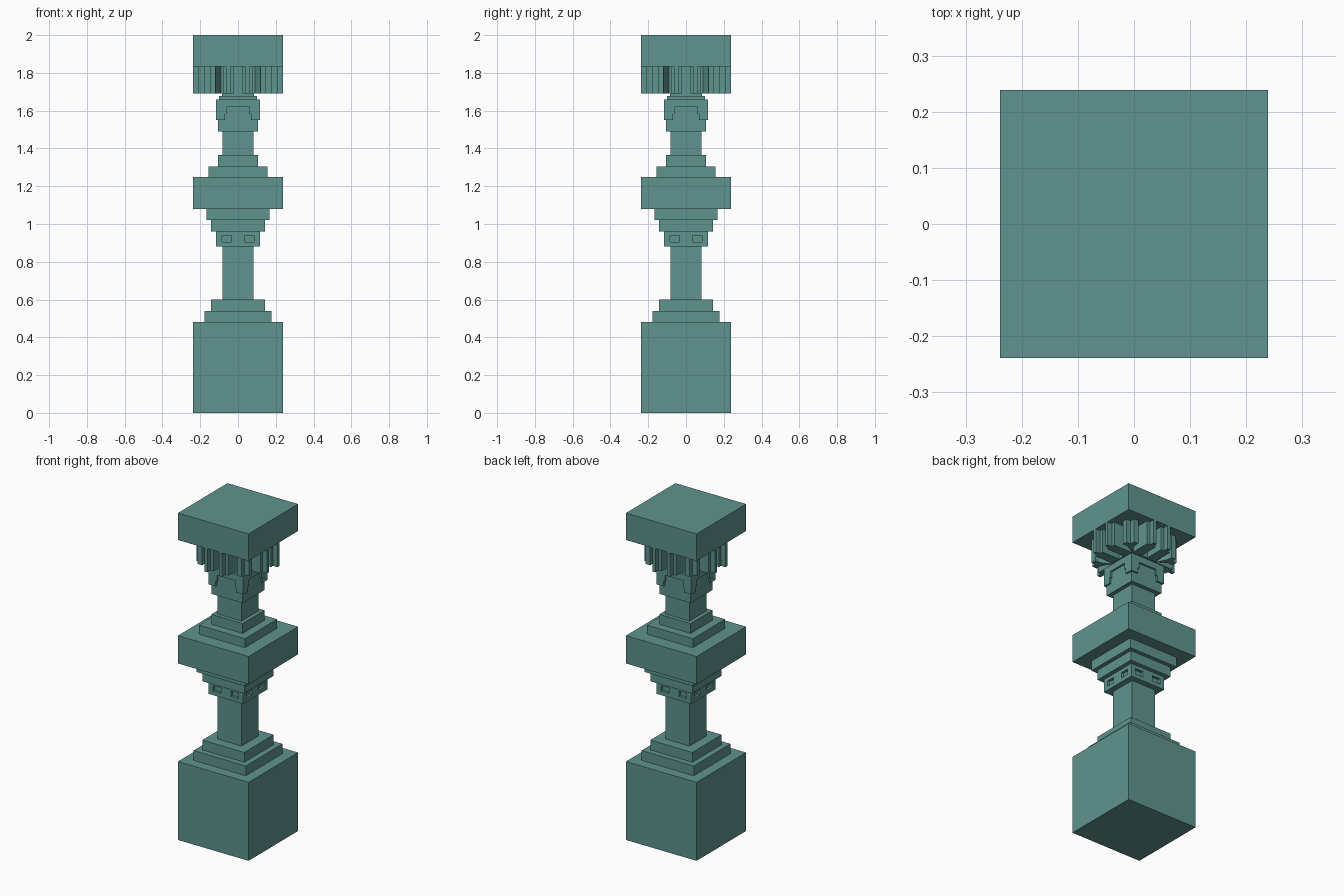
import bpy, bmesh, math
from mathutils import Matrix, Vector

if "Cube" in bpy.data.objects:
    bpy.data.objects.remove(bpy.data.objects["Cube"], do_unlink=True)

# One weathered teal stone for everything
STONE = (0.114, 0.296, 0.270, 1.0)
stone = bpy.data.materials.new("teal_stone")
stone.use_nodes = True
stone.diffuse_color = STONE
bsdf = stone.node_tree.nodes["Principled BSDF"]
bsdf.inputs["Base Color"].default_value = STONE
bsdf.inputs["Roughness"].default_value = 0.8


def finish(name, bm):
    bmesh.ops.recalc_face_normals(bm, faces=bm.faces)
    mesh = bpy.data.meshes.new(name)
    bm.to_mesh(mesh)
    bm.free()
    mesh.materials.append(stone)
    ob = bpy.data.objects.new(name, mesh)
    bpy.context.collection.objects.link(ob)
    return ob


def add_prism(bm, points, lo, hi, matrix=Matrix()):
    """Extrude a 2D outline from lo to hi along its normal, then transform."""
    base = [bm.verts.new((x, y, lo)) for x, y in points]
    face = bm.faces.new(base)
    out = bmesh.ops.extrude_face_region(bm, geom=[face], use_keep_orig=True)
    top = [g for g in out["geom"] if isinstance(g, bmesh.types.BMVert)]
    bmesh.ops.translate(bm, verts=top, vec=(0, 0, hi - lo))
    bmesh.ops.transform(bm, matrix=matrix, verts=base + top)


def rect(x0, x1, y0, y1):
    return [(x0, y0), (x1, y0), (x1, y1), (x0, y1)]


def quarter_turns():
    return [Matrix.Rotation(i * math.pi / 2, 4, 'Z') for i in range(4)]


def block(name, half, z0, z1):
    bm = bmesh.new()
    add_prism(bm, rect(-half, half, -half, half), z0, z1)
    return finish(name, bm)


# Square tiers: name, half width, bottom, top
TIERS = [
    ("base_block", 0.239, 0.0, 0.48),
    ("base_step_lower", 0.177, 0.48, 0.54),
    ("base_step_upper", 0.142, 0.54, 0.60),
    ("lower_shaft", 0.082, 0.60, 0.88),
    ("window_collar", 0.117, 0.88, 0.96),
    ("corbel_lower", 0.142, 0.96, 1.02),
    ("corbel_upper", 0.166, 1.02, 1.08),
    ("middle_slab", 0.239, 1.08, 1.25),
    ("middle_step_lower", 0.156, 1.25, 1.305),
    ("middle_step_upper", 0.106, 1.305, 1.365),
    ("upper_shaft", 0.082, 1.365, 1.49),
    ("capital_block", 0.106, 1.49, 1.66),
    ("capital_ring_lower", 0.10, 1.66, 1.677),
    ("capital_ring_upper", 0.085, 1.677, 1.69),
    ("crown_core", 0.09, 1.69, 1.84),
    ("crown_slab", 0.239, 1.835, 2.0),
]
parts = {name: block(name, half, z0, z1) for name, half, z0, z1 in TIERS}

# Two small recessed windows on each side of the collar
bm = bmesh.new()
for turn in quarter_turns():
    for x in (-0.06, 0.06):
        add_prism(bm, rect(x - 0.026, x + 0.026, -0.13, -0.102), 0.905, 0.938, turn)
cutter = finish("window_cutter", bm)
cutter.hide_render = True
collar = parts["window_collar"]
cut = collar.modifiers.new("windows", 'BOOLEAN')
cut.object = cutter
cut.operation = 'DIFFERENCE'
cut.solver = 'EXACT'
bpy.context.view_layer.objects.active = collar
bpy.ops.object.modifier_apply(modifier=cut.name)
bpy.data.objects.remove(cutter, do_unlink=True)

# Stepped arch plates wrapping the capital
half_arch = [(0.117, 1.66), (0.117, 1.55), (0.069, 1.55),
             (0.069, 1.583), (0.06, 1.583), (0.06, 1.62)]
arch = half_arch + [(-x, z) for x, z in reversed(half_arch)]
stand_up = Matrix.Rotation(math.pi / 2, 4, 'X')
bm = bmesh.new()
for turn in quarter_turns():
    add_prism(bm, arch, 0.10, 0.117, turn @ stand_up)
finish("capital_arches", bm)

# Hanging pillars below the crown: two ribbed ones per side, a stepped one per corner
corner = [(0.09, 0.09), (0.148, 0.118), (0.178, 0.118), (0.178, 0.148),
          (0.148, 0.148), (0.148, 0.178), (0.118, 0.178), (0.118, 0.148)]
ribbed = [(-0.03, -0.08), (-0.03, -0.208), (-0.01, -0.208), (-0.01, -0.239),
          (0.01, -0.239), (0.01, -0.208), (0.03, -0.208), (0.03, -0.08)]
side_bm, corner_bm = bmesh.new(), bmesh.new()
for turn in quarter_turns():
    for x in (-0.05, 0.05):
        add_prism(side_bm, ribbed, 1.69, 1.84, turn @ Matrix.Translation(Vector((x, 0, 0))))
    add_prism(corner_bm, corner, 1.69, 1.84, turn)
finish("crown_side_pillars", side_bm)
finish("crown_corner_pillars", corner_bm)
